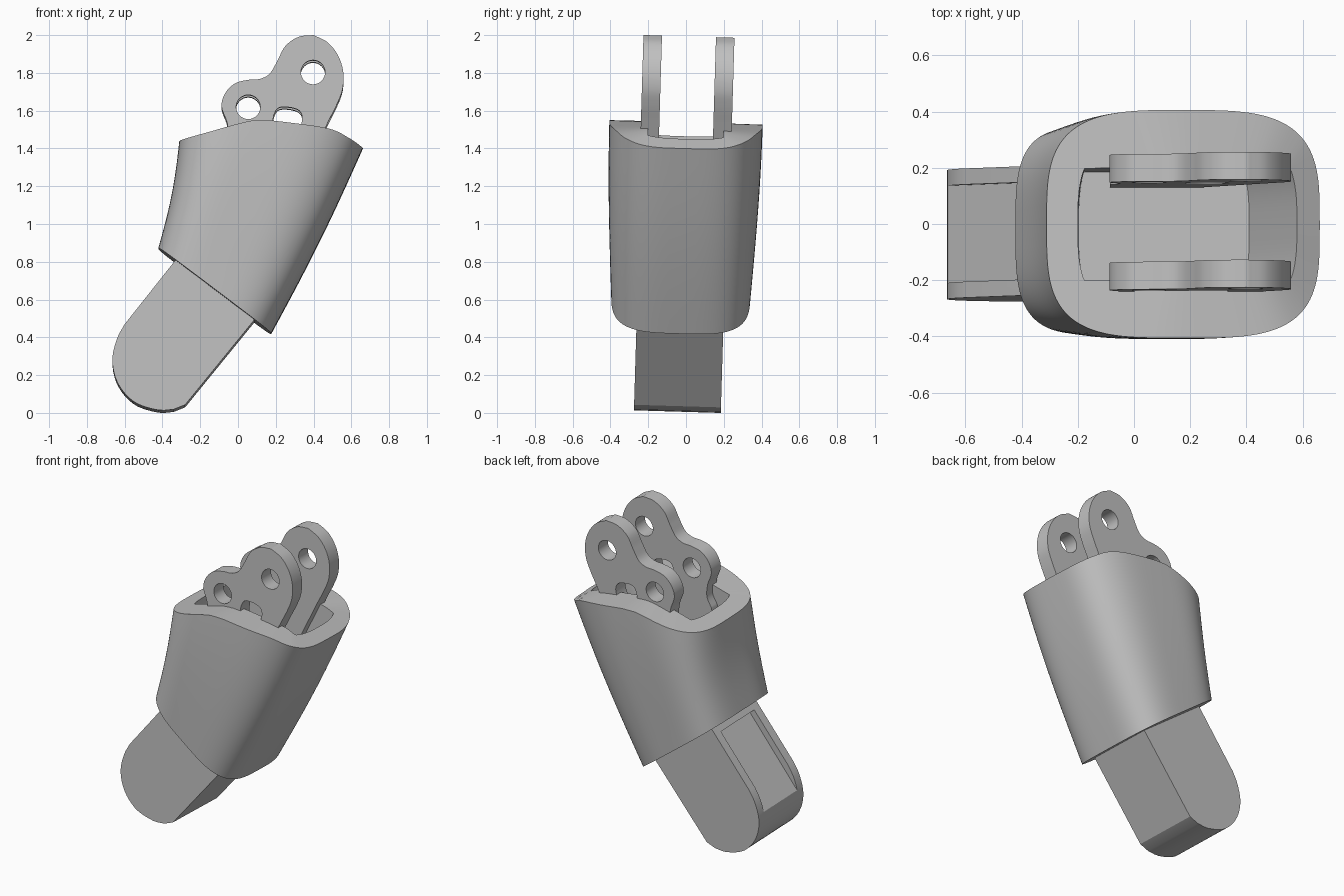
import bpy, bmesh, math
from math import sin, cos, pi, copysign
from mathutils import Vector

cube = bpy.data.objects.get("Cube")
if cube:
    bpy.data.objects.remove(cube, do_unlink=True)

grey = bpy.data.materials.new("plain grey")
grey.use_nodes = True
grey.diffuse_color = (0.53, 0.53, 0.53, 1)
grey.node_tree.nodes["Principled BSDF"].inputs["Base Color"].default_value = (0.53, 0.53, 0.53, 1)

TILT = -math.radians(1.72)


def smooth_path(pts, steps=6):
    """Rounded open path through the given points."""
    p = [Vector(q) for q in pts]
    p = [2 * p[0] - p[1]] + p + [2 * p[-1] - p[-2]]
    out = []
    for a, b, c, d in zip(p, p[1:], p[2:], p[3:]):
        for i in range(steps):
            t = i / steps
            out.append(0.5 * (2 * b + (c - a) * t + (2 * a - 5 * b + 4 * c - d) * t * t
                              + (3 * b - a - 3 * c + d) * t ** 3))
    return out + [p[-2]]


def make(name, bm):
    bmesh.ops.recalc_face_normals(bm, faces=bm.faces)
    me = bpy.data.meshes.new(name)
    bm.to_mesh(me)
    bm.free()
    ob = bpy.data.objects.new(name, me)
    bpy.context.collection.objects.link(ob)
    return ob


def prism(name, outline, y, half):
    """Side outline (x, z) extruded along y."""
    bm = bmesh.new()
    near, far = [[bm.verts.new((x, s, z)) for x, z in outline] for s in (y - half, y + half)]
    n = len(near)
    bm.faces.new(near)
    bm.faces.new(far[::-1])
    for i in range(n):
        j = (i + 1) % n
        bm.faces.new((near[i], far[i], far[j], near[j]))
    return make(name, bm)


def cut(ob, cutters):
    for c in cutters:
        c.hide_render = True
        mod = ob.modifiers.new("cut", 'BOOLEAN')
        mod.operation = 'DIFFERENCE'
        mod.solver = 'EXACT'
        mod.object = c
    bpy.context.view_layer.update()
    me = bpy.data.meshes.new_from_object(ob.evaluated_get(bpy.context.evaluated_depsgraph_get()))
    ob.modifiers.clear()
    ob.data = me
    for c in cutters:
        bpy.data.objects.remove(c, do_unlink=True)


def finish(ob, angle=32):
    ob.data.materials.clear()
    ob.data.materials.append(grey)
    ob.data.polygons.foreach_set("use_smooth", [True] * len(ob.data.polygons))
    ob.data.set_sharp_from_angle(angle=math.radians(angle))
    ob.rotation_euler.x = TILT
    ob.location.y = -0.046


def circle(x, z, r, n=32):
    return [(x + r * cos(2 * pi * i / n), z + r * sin(2 * pi * i / n)) for i in range(n)]


# Sleeve: rounded-box loft with a wavy rim and a pocket in the top
SEG, LEVELS = 128, 14
rim_curve = smooth_path([(-0.31, 1.437), (-0.15, 1.478), (0.01, 1.522), (0.12, 1.54),
                         (0.3, 1.522), (0.487, 1.493), (0.59, 1.445), (0.66, 1.4)])


def rim_height(x):
    for a, b in zip(rim_curve, rim_curve[1:]):
        if x <= b.x:
            return a.y + (b.y - a.y) * (x - a.x) / (b.x - a.x)
    return rim_curve[-1].y


def rounded(i, power):
    a = 2 * pi * i / SEG
    c, s = cos(a), sin(a)
    return copysign(abs(c) ** (2 / power), c), copysign(abs(s) ** (2 / power), s)


def outer_ring(t):
    ring = []
    for i in range(SEG):
        u, v = rounded(i, 3.5)
        top_x = 0.175 + 0.486 * u
        low_x, low_z = -0.123 + 0.299 * u, 0.645 - 0.226 * u
        width = 0.368 + 0.038 * sin(t * pi / 2)
        bow = 0.015 * sin(pi * t) * abs(u)
        ring.append((low_x + (top_x - low_x) * t + bow, width * v,
                     low_z + (rim_height(top_x) - low_z) * t))
    return ring


def pocket_ring(mid, half, floor=None):
    ring = []
    for i in range(SEG):
        u, v = rounded(i, 3)
        x = mid + half * u
        y = max(-0.2, min(0.2, 0.36 * v))
        ring.append((x, y, rim_height(x) if floor is None else floor))
    return ring


rings = [outer_ring(k / LEVELS) for k in range(LEVELS + 1)]
rings += [pocket_ring(0.19, 0.39), pocket_ring(0.107, 0.303, 1.05)]
bm = bmesh.new()
loops = [[bm.verts.new(p) for p in ring] for ring in rings]
for a, b in zip(loops, loops[1:]):
    for i in range(SEG):
        j = (i + 1) % SEG
        bm.faces.new((a[i], a[j], b[j], b[i]))
bm.faces.new(loops[0][::-1])
bm.faces.new(loops[-1])
finish(make("sleeve", bm))

# Tongue: round-ended bar with a shallow recess along its upper side
end = smooth_path([(-0.6, 0.463), (-0.635, 0.4), (-0.66, 0.32), (-0.664, 0.25), (-0.645, 0.17),
                   (-0.6, 0.097), (-0.53, 0.04), (-0.42, 0.008), (-0.34, 0.012)], 3)
tongue = prism("tongue", [(-0.23, 0.93)] + end + [(-0.28, 0.036), (0.2, 0.625)], 0, 0.23)
recess = prism("recess_cutter", [(-0.665, 0.31), (-0.325, 0.745), (-0.45, 0.83), (-0.8, 0.4)], 0, 0.173)
cut(tongue, [recess])
finish(tongue, 25)

# Pair of lugs with two round holes and a slot
lug_edge = smooth_path([(-0.085, 1.38), (-0.052, 1.45), (-0.058, 1.53), (-0.087, 1.615),
                        (-0.068, 1.686), (-0.016, 1.738), (0.055, 1.757), (0.116, 1.762),
                        (0.168, 1.79), (0.207, 1.855), (0.25, 1.935), (0.32, 1.984), (0.4, 1.994)])
lug_edge += smooth_path([(0.4, 1.994), (0.475, 1.955), (0.53, 1.885), (0.557, 1.8),
                         (0.554, 1.71), (0.525, 1.63), (0.48, 1.54)])[1:]
lug_edge = [(-0.085, 1.0)] + lug_edge + [(0.22, 1.0)]
slot_edge = smooth_path([(0.18, 1.48), (0.19, 1.57), (0.225, 1.612), (0.315, 1.6),
                         (0.34, 1.55), (0.31, 1.47), (0.25, 1.44), (0.18, 1.48)], 5)[:-1]
for name, y in (("front_lug", -0.19), ("back_lug", 0.194)):
    lug = prism(name, lug_edge, y, 0.049)
    cut(lug, [prism("hole_cutter", o, y, 0.1) for o in
              (circle(0.397, 1.797, 0.064), circle(0.054, 1.613, 0.064), slot_edge)])
    finish(lug)
